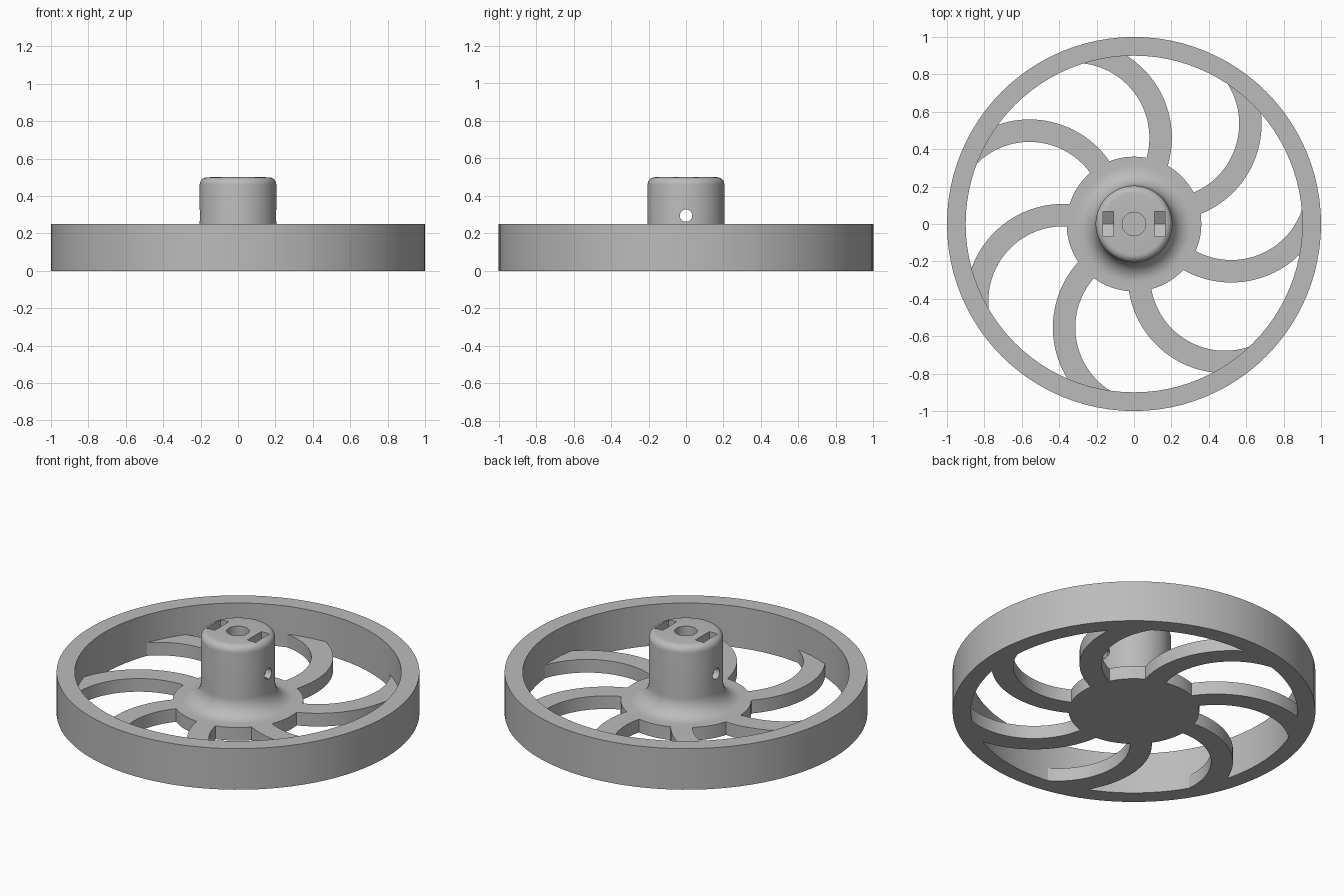
import bpy, bmesh
from math import sin, cos, acos, pi, radians, sqrt
from mathutils import Vector

cube = bpy.data.objects.get("Cube")
if cube:
    bpy.data.objects.remove(cube, do_unlink=True)

grey = bpy.data.materials.new("plain grey")
grey.use_nodes = True
COLOR = (0.5, 0.5, 0.5, 1)
grey.diffuse_color = COLOR
grey.node_tree.nodes["Principled BSDF"].inputs["Base Color"].default_value = COLOR

SIDES = 96
RIM_IN, RIM_H = 0.9, 0.25
HUB_R, WEB_H = 0.36, 0.08
BOSS_R, BOSS_TOP = 0.205, 0.5


def make(name, bm):
    bmesh.ops.recalc_face_normals(bm, faces=bm.faces)
    mesh = bpy.data.meshes.new(name)
    bm.to_mesh(mesh)
    bm.free()
    mesh.materials.append(grey)
    obj = bpy.data.objects.new(name, mesh)
    bpy.context.collection.objects.link(obj)
    return obj


def select(obj):
    bpy.ops.object.select_all(action='DESELECT')
    obj.select_set(True)
    bpy.context.view_layer.objects.active = obj


def smooth(obj):
    select(obj)
    bpy.ops.object.shade_smooth_by_angle(angle=radians(30))


def revolve(name, profile, closed):
    bm = bmesh.new()
    verts = [bm.verts.new((r, 0, z)) for r, z in profile]
    pairs = list(zip(verts, verts[1:])) + ([(verts[-1], verts[0])] if closed else [])
    edges = [bm.edges.new(p) for p in pairs]
    bmesh.ops.spin(bm, geom=verts + edges, axis=(0, 0, 1), cent=(0, 0, 0),
                   angle=2 * pi, steps=SIDES)
    bmesh.ops.remove_doubles(bm, verts=bm.verts, dist=1e-4)
    return make(name, bm)


def prism(name, points, offset):
    """Extrude a closed outline along an offset vector."""
    bm = bmesh.new()
    face = bm.faces.new([bm.verts.new(p) for p in points])
    top = bmesh.ops.extrude_face_region(bm, geom=[face])["geom"]
    bmesh.ops.translate(bm, vec=offset,
                        verts=[v for v in top if isinstance(v, bmesh.types.BMVert)])
    return make(name, bm)


def arc(cx, cz, r, a0, a1, n=10):
    steps = [radians(a0 + (a1 - a0) * i / n) for i in range(n + 1)]
    return [(cx + r * cos(a), cz + r * sin(a)) for a in steps]


def ring(r, n=48):
    return [(r * cos(2 * pi * i / n), r * sin(2 * pi * i / n)) for i in range(n)]


# Outer rim
rim = revolve("rim", [(RIM_IN, 0), (1, 0), (1, RIM_H), (RIM_IN, RIM_H)], True)
smooth(rim)

# Hub: flat disc, concave fillet, boss with rounded top
FILLET, ROUND = 0.105, 0.04
profile = [(0, 0), (HUB_R, 0), (HUB_R, WEB_H)]
profile += arc(BOSS_R + FILLET, WEB_H + FILLET, FILLET, 270, 180)
profile += arc(BOSS_R - ROUND, BOSS_TOP - ROUND, ROUND, 0, 90, 6)
profile += [(0, BOSS_TOP)]
hub = revolve("hub", profile, False)

# Cut the blind shaft bore, the cross screw hole and the two nut slots
HOLE_Z, NUT = 0.295, 0.0675
corner = NUT / sqrt(3)
slot = [(-NUT, 0.6), (-NUT, HOLE_Z - corner), (0, HOLE_Z - 2 * corner),
        (NUT, HOLE_Z - corner), (NUT, 0.6)]
cutters = [
    prism("bore_cutter", [(x, y, WEB_H) for x, y in ring(0.063)], Vector((0, 0, 0.6))),
    prism("screw_cutter", [(-0.4, y, HOLE_Z + z) for y, z in ring(0.033, 32)],
          Vector((0.8, 0, 0))),
]
for side, x in (("left", 0.11), ("right", -0.165)):
    cutters.append(prism(side + "_slot_cutter", [(x, y, z) for y, z in slot],
                         Vector((0.055, 0, 0))))
for cutter in cutters:
    cutter.hide_render = True
    select(hub)
    mod = hub.modifiers.new("cut", 'BOOLEAN')
    mod.operation, mod.solver, mod.object = 'DIFFERENCE', 'EXACT', cutter
    bpy.ops.object.modifier_apply(modifier=mod.name)
    bpy.data.objects.remove(cutter, do_unlink=True)
smooth(hub)

# Curved spokes: arc bands trimmed to the hub and the rim
SPOKES, DIST, R_IN, R_OUT = 7, 0.56, 0.40, 0.52
ROWS, COLS = 4, 28


def trim_angle(r, reach):
    """Arc angle at which the band of radius r is at the given distance from the axis."""
    return -acos((reach ** 2 - DIST ** 2 - r ** 2) / (2 * DIST * r))


for k in range(SPOKES):
    turn = radians(176) + 2 * pi * k / SPOKES
    bm = bmesh.new()
    grid = []
    for i in range(ROWS + 1):
        r = R_IN + (R_OUT - R_IN) * i / ROWS
        a0, a1 = trim_angle(r, HUB_R - 0.002), trim_angle(r, RIM_IN + 0.001)
        row = []
        for j in range(COLS + 1):
            a = a0 + (a1 - a0) * j / COLS + turn
            row.append(bm.verts.new((DIST * cos(turn) + r * cos(a),
                                     DIST * sin(turn) + r * sin(a), 0)))
        grid.append(row)
    for lower, upper in zip(grid, grid[1:]):
        for j in range(COLS):
            bm.faces.new((lower[j], lower[j + 1], upper[j + 1], upper[j]))
    top = bmesh.ops.extrude_face_region(bm, geom=bm.faces[:])["geom"]
    bmesh.ops.translate(bm, vec=(0, 0, WEB_H),
                        verts=[v for v in top if isinstance(v, bmesh.types.BMVert)])
    smooth(make(f"spoke_{k + 1}", bm))
